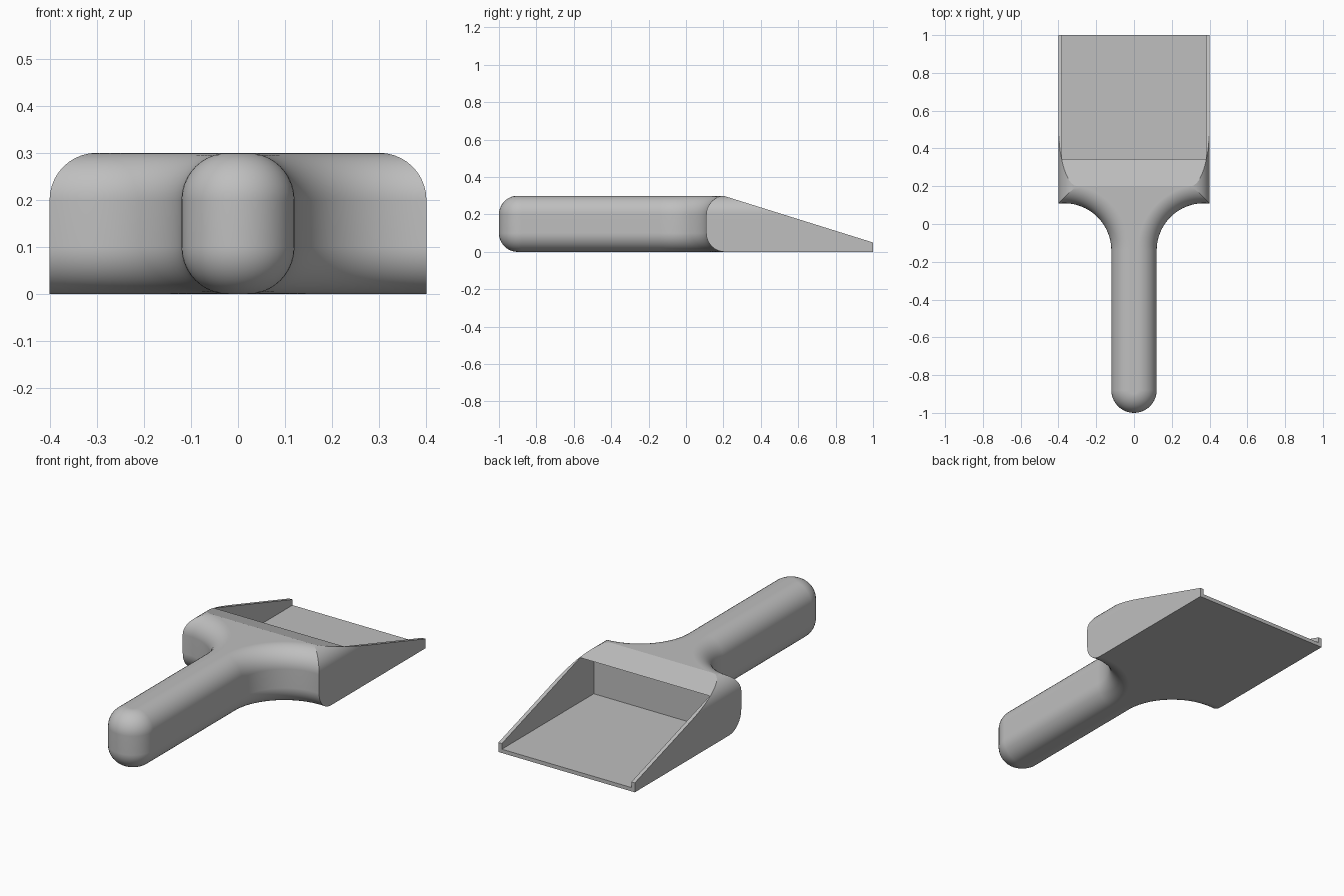
import bpy, bmesh
from math import sin, cos, acos, pi, sqrt
from mathutils import Vector

cube = bpy.data.objects.get("Cube")
if cube:
    bpy.data.objects.remove(cube, do_unlink=True)

HEIGHT, ROUND, STEPS = 0.3, 0.1, 10
HALF_HEAD, HALF_GRIP = 0.4, 0.12

grey = bpy.data.materials.new("plain grey")
grey.use_nodes = True
colour = (0.52, 0.52, 0.52, 1)
grey.diffuse_color = colour
grey.node_tree.nodes["Principled BSDF"].inputs["Base Color"].default_value = colour


def outline(inset, side):
    """Plan outline: round grip end, concave shoulders, square head."""
    half = []
    r = HALF_GRIP - inset
    for i in range(STEPS + 1):
        a = pi / 2 * i / STEPS
        half.append((r * sin(a), -0.88 - r * cos(a)))
    cx, cy, r = 0.37, -0.14, 0.25 + inset
    end = acos((side - cx) / r)
    n = 2 * STEPS
    for i in range(n + 1):
        a = pi + (end - pi) * i / n
        half.append((cx + r * cos(a), cy + r * sin(a)))
    half.append((side, 1.0))
    return half + [(-x, y) for x, y in reversed(half[1:])]


# Scoop body: stacked outlines with rounded upper and lower edges
layers = []
for i in range(STEPS + 1):
    a = pi / 2 * i / STEPS
    layers.append((ROUND * (1 - cos(a)), ROUND * (1 - sin(a)), HALF_HEAD))
for i in range(STEPS + 1):
    a = pi / 2 * i / STEPS
    inset = ROUND * (1 - cos(a))
    layers.append((HEIGHT - ROUND + ROUND * sin(a), inset, HALF_HEAD - inset))

bm = bmesh.new()
rings = [[bm.verts.new((x, y, z)) for x, y in outline(inset, side)]
         for z, inset, side in layers]
count = len(rings[0])
for low, high in zip(rings, rings[1:]):
    for i in range(count):
        j = (i + 1) % count
        bm.faces.new((low[i], low[j], high[j], high[i]))
bm.faces.new(rings[0][::-1])
bm.faces.new(rings[-1])

# Sloping cut from the shoulder to the front lip
cut = bmesh.ops.bisect_plane(bm, geom=bm.verts[:] + bm.edges[:] + bm.faces[:],
                             plane_co=Vector((0, 0.2, HEIGHT)),
                             plane_no=Vector((0, 0.25, 0.8)), clear_outer=True)
rim = [e for e in bm.edges if e.is_boundary]
bmesh.ops.edgeloop_fill(bm, edges=rim)
bmesh.ops.recalc_face_normals(bm, faces=bm.faces[:])
mesh = bpy.data.meshes.new("scoop_body")
bm.to_mesh(mesh)
bm.free()
mesh.materials.append(grey)
body = bpy.data.objects.new("scoop_body", mesh)
bpy.context.collection.objects.link(body)

# Hollow of the pan, running under a thin lip at the back
low, high = Vector((-0.38, 0.23, 0.02)), Vector((0.38, 1.2, 0.255))
bpy.ops.mesh.primitive_cube_add(size=1, location=(low + high) / 2)
hollow = bpy.context.object
hollow.name = "pan_hollow_cutter"
hollow.scale = high - low
hollow.hide_render = True
hollow.data.materials.append(grey)
bpy.context.view_layer.update()

bpy.ops.object.select_all(action='DESELECT')
body.select_set(True)
bpy.context.view_layer.objects.active = body
mod = body.modifiers.new("hollow", 'BOOLEAN')
mod.operation = 'DIFFERENCE'
mod.solver = 'EXACT'
mod.object = hollow
bpy.ops.object.modifier_apply(modifier=mod.name)
bpy.data.objects.remove(hollow, do_unlink=True)

# Smooth the rounded surfaces, keep the pan edges crisp
bpy.ops.object.shade_smooth_by_angle(angle=0.25)
weighted = body.modifiers.new("weighted normals", 'WEIGHTED_NORMAL')
weighted.keep_sharp = True
